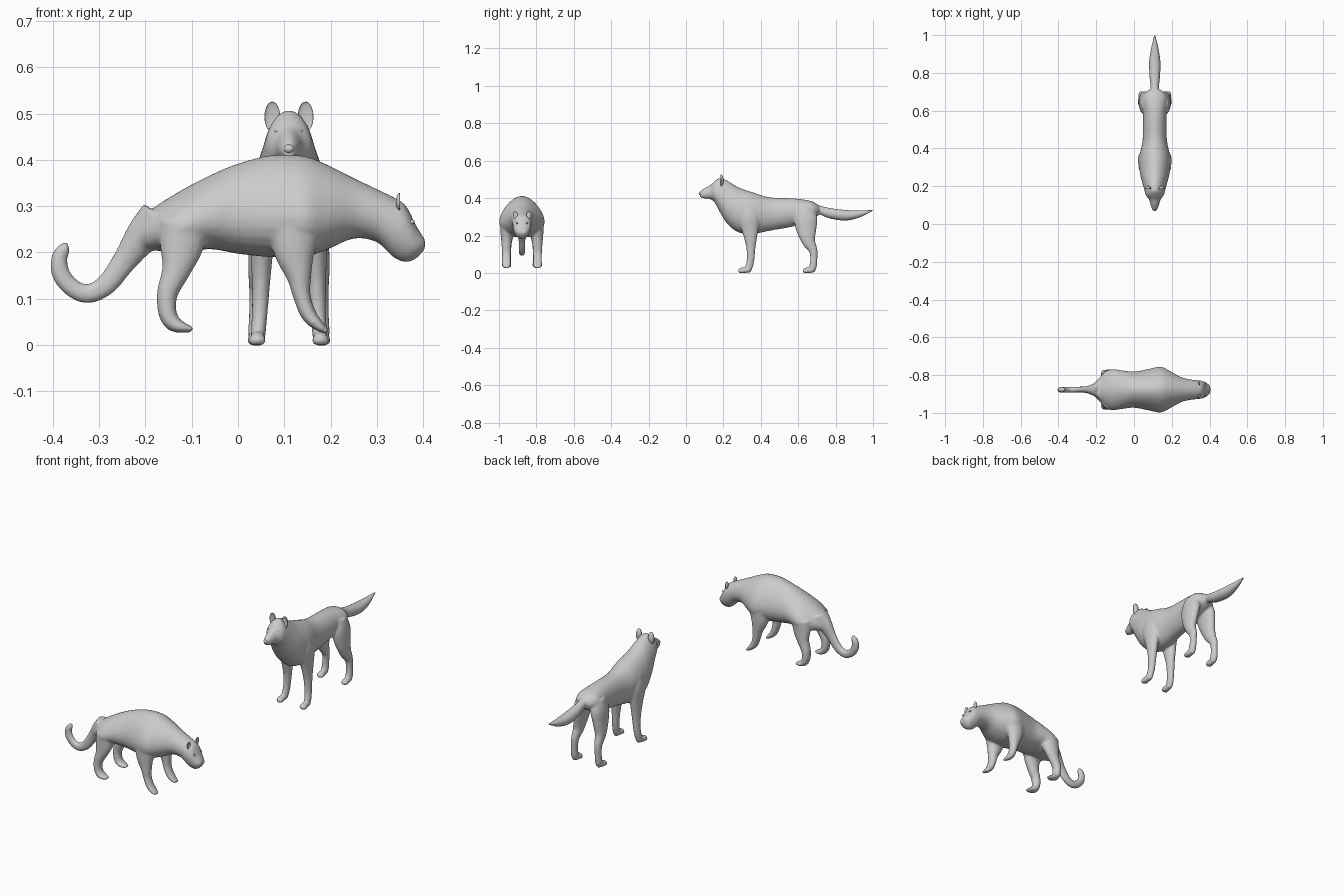
import bpy, bmesh, math
from mathutils import Vector, Matrix

# Local coordinates of each animal: s along the body, t sideways, z up
def cat_frame(s, t, z):
    return Vector((s, -0.877 + t, z))

def wolf_frame(s, t, z):
    return Vector((0.11 + t, s, z))

def spline(rows, n=5):
    """Smooth interpolation through rows of numbers."""
    out = []
    for i in range(len(rows) - 1):
        p0, p1 = rows[max(i - 1, 0)], rows[i]
        p2, p3 = rows[i + 1], rows[min(i + 2, len(rows) - 1)]
        for k in range(n):
            u = k / n
            out.append([0.5 * (2 * b + (c - a) * u + (2 * a - 5 * b + 4 * c - d) * u * u
                               + (3 * b - a - 3 * c + d) * u ** 3)
                        for a, b, c, d in zip(p0, p1, p2, p3)])
    out.append(list(rows[-1]))
    return out

def skin(bm, rings):
    """Closed tube through a list of rings of points."""
    vs = [[bm.verts.new(p) for p in r] for r in rings]
    n = len(vs[0])
    for a, b in zip(vs, vs[1:]):
        for i in range(n):
            bm.faces.new((a[i], a[(i + 1) % n], b[(i + 1) % n], b[i]))
    bm.faces.new(vs[0])
    bm.faces.new(vs[-1][::-1])

ANG = [2 * math.pi * i / 28 for i in range(28)]

def trunk(bm, frame, rows):
    """Rows: s, top, bottom, half width, egg factor (wider below)."""
    rings = []
    for s, top, bot, w, k in spline(rows):
        c, h = (top + bot) / 2, (top - bot) / 2
        rings.append([frame(s, w * math.cos(a) * (1 - k * math.sin(a)), c + h * math.sin(a))
                      for a in ANG])
    skin(bm, rings)

def limb(bm, frame, rows, side=1):
    """Rows: s, t, z, radius in side view, radius across."""
    pts = spline(rows)
    rings = []
    for i, (s, t, z, r, rt) in enumerate(pts):
        p, q = pts[max(i - 1, 0)], pts[min(i + 1, len(pts) - 1)]
        d = Vector((q[0] - p[0], q[2] - p[2])).normalized()
        rings.append([frame(s - d.y * r * math.sin(a), side * (t + rt * math.cos(a)),
                            z + d.x * r * math.sin(a)) for a in ANG])
    skin(bm, rings)

def ball(bm, frame, c, r, cup=0):
    """Ellipsoid; cup hollows the side facing cup direction along s."""
    tmp = bmesh.ops.create_uvsphere(bm, u_segments=16, v_segments=12, radius=1)
    for v in tmp['verts']:
        x, y, z = v.co
        if cup and x * cup > 0:
            x *= -0.35
        v.co = frame(c[0] + x * r[0], c[1] + y * r[1], c[2] + z * r[2])

def finish(name, bm, voxel=0, smooth=0):
    bmesh.ops.recalc_face_normals(bm, faces=bm.faces)
    me = bpy.data.meshes.new(name)
    bm.to_mesh(me)
    bm.free()
    for p in me.polygons:
        p.use_smooth = True
    ob = bpy.data.objects.new(name, me)
    bpy.context.collection.objects.link(ob)
    if voxel:
        m = ob.modifiers.new("blend", 'REMESH')
        m.mode, m.voxel_size, m.use_smooth_shade = 'VOXEL', voxel, True
        m = ob.modifiers.new("soften", 'SMOOTH')
        m.factor, m.iterations = 0.5, smooth
    return ob

# ---- Big cat: trunk, neck and drooping head
bm = bmesh.new()
trunk(bm, cat_frame, [
    (-0.225, .245, .205, .018, 0), (-0.19, .29, .205, .055, .1), (-0.13, .33, .20, .104, .22),
    (-0.06, .367, .207, .10, .2), (0.0, .392, .197, .094, .2), (0.07, .41, .19, .105, .25),
    (0.14, .409, .19, .117, .28), (0.19, .391, .205, .097, .22), (0.25, .361, .23, .066, .1),
    (0.30, .337, .222, .054, 0), (0.335, .32, .19, .05, -.1), (0.362, .302, .179, .046, -.1),
    (0.385, .258, .187, .036, 0), (0.404, .228, .208, .02, 0)])
# Curled tail
limb(bm, cat_frame, [
    (-.17, 0, .275, .045, .05), (-.205, 0, .237, .038, .034), (-.245, 0, .182, .027, .019),
    (-.285, 0, .13, .023, .016), (-.325, 0, .111, .021, .016), (-.36, 0, .125, .02, .016),
    (-.383, 0, .155, .02, .016), (-.386, 0, .187, .018, .015), (-.376, 0, .208, .014, .013),
    (-.371, 0, .221, .006, .006)])
for side in (1, -1):
    # Hind leg
    limb(bm, cat_frame, [
        (-.115, .062, .265, .055, .045), (-.123, .074, .207, .046, .032),
        (-.134, .08, .16, .031, .026), (-.152, .082, .114, .023, .024),
        (-.153, .082, .073, .02, .024), (-.141, .082, .048, .018, .025),
        (-.12, .082, .038, .012, .025), (-.098, .082, .034, .006, .015)], side)
    # Front leg
    limb(bm, cat_frame, [
        (.125, .072, .27, .06, .045), (.122, .08, .205, .046, .034),
        (.132, .083, .147, .027, .026), (.138, .083, .106, .019, .024),
        (.152, .083, .067, .017, .024), (.174, .083, .042, .012, .024),
        (.194, .083, .028, .005, .015)], side)
finish("big_cat_body", bm, .0055, 6)

# ---- Wolf: trunk, chest, neck and head
bm = bmesh.new()
trunk(bm, wolf_frame, [
    (.075, .436, .405, .013, 0), (.10, .454, .398, .022, .1), (.13, .47, .394, .031, .1),
    (.152, .49, .378, .048, .05), (.18, .507, .327, .055, .1), (.22, .494, .264, .066, .15),
    (.28, .458, .217, .08, .1), (.36, .43, .209, .08, 0), (.45, .404, .226, .064, 0),
    (.58, .398, .25, .062, 0), (.67, .384, .285, .065, 0), (.71, .36, .31, .035, 0)])
# Bushy tail
limb(bm, wolf_frame, [
    (.66, 0, .355, .025, .03), (.72, 0, .335, .023, .022), (.78, 0, .317, .028, .028),
    (.86, 0, .308, .028, .03), (.93, 0, .316, .018, .02), (.975, 0, .328, .008, .01),
    (1.002, 0, .334, .003, .004)])
for side in (1, -1):
    # Hind leg
    limb(bm, wolf_frame, [
        (.64, .035, .35, .045, .035), (.64, .048, .295, .062, .035),
        (.643, .056, .235, .055, .03), (.655, .064, .17, .036, .024),
        (.68, .068, .12, .023, .018), (.683, .07, .07, .019, .016),
        (.678, .071, .03, .02, .017), (.668, .071, .01, .018, .015)], side)
    # Front leg and shoulder
    limb(bm, wolf_frame, [
        (.325, .045, .37, .05, .03), (.335, .055, .30, .06, .034),
        (.343, .058, .22, .042, .026), (.347, .06, .14, .025, .02),
        (.345, .063, .07, .02, .017), (.335, .066, .028, .02, .016),
        (.325, .067, .01, .018, .015)], side)
    # Paws and toes
    for s, t in ((.31, .068), (.655, .072)):
        ball(bm, wolf_frame, (s, side * t, .014), (.03, .017, .016))
        for dt in (-.012, -.004, .004, .012):
            ball(bm, wolf_frame, (s - .022 + abs(dt) * .7, side * t + dt, .010),
                 (.013, .006, .011))
finish("wolf_body", bm, .005, 4)

# ---- Ears, eyes and noses
for side, label in ((1, "left"), (-1, "right")):
    bm = bmesh.new()
    ball(bm, cat_frame, (.35, side * .036, .31), (.009, .013, .019), 1)
    finish("big_cat_ear_" + label, bm)
    bm = bmesh.new()
    ball(bm, cat_frame, (.376, side * .027, .266), (.006, .006, .005))
    finish("big_cat_eye_" + label, bm)
    bm = bmesh.new()
    ball(bm, wolf_frame, (.185, side * .036, .493), (.016, .017, .033), -1)
    finish("wolf_ear_" + label, bm)
    bm = bmesh.new()
    ball(bm, wolf_frame, (.143, side * .024, .462), (.006, .007, .004))
    finish("wolf_eye_" + label, bm)

bm = bmesh.new()
ball(bm, wolf_frame, (.076, 0, .424), (.008, .011, .009))
finish("wolf_nose", bm)
